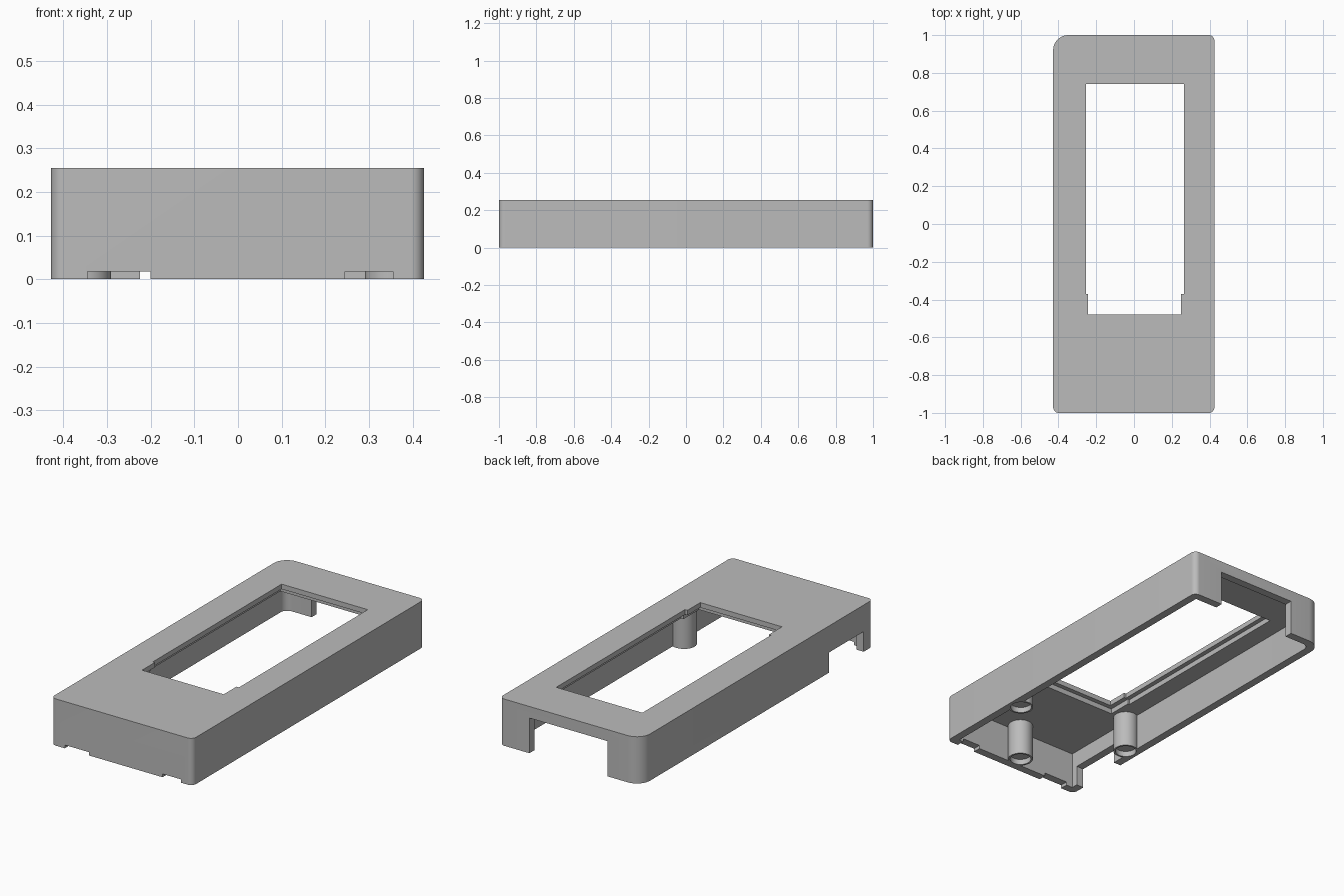
import bpy
import bmesh
from math import pi, cos, sin, radians

cube = bpy.data.objects.get("Cube")
if cube:
    bpy.data.objects.remove(cube, do_unlink=True)

grey = bpy.data.materials.new("plain_grey")
grey.use_nodes = True
colour = (0.5, 0.5, 0.5, 1)
grey.diffuse_color = colour
grey.node_tree.nodes["Principled BSDF"].inputs["Base Color"].default_value = colour

LEFT, RIGHT, FRONT, BACK, HEIGHT = -0.428, 0.426, -1.0, 1.0, 0.255
WALL, CEILING = 0.044, 0.2
BELOW = -0.05


def prism(name, x0, x1, y0, y1, z0, z1, radii=(0, 0, 0, 0)):
    """Upright block; radii run back-right, back-left, front-left, front-right in plan."""
    bm = bmesh.new()
    corners = ((x1, y1, -1, -1), (x0, y1, 1, -1), (x0, y0, 1, 1), (x1, y0, -1, 1))
    verts = []
    for i, ((x, y, sx, sy), r) in enumerate(zip(corners, radii)):
        steps = 10 if r else 0
        for k in range(steps + 1):
            a = pi / 2 * (i + (k / steps if steps else 0))
            px = x + sx * r + r * cos(a)
            py = y + sy * r + r * sin(a)
            verts.append(bm.verts.new((px, py, z0)))
    base = bm.faces.new(verts)
    top = bmesh.ops.extrude_face_region(bm, geom=[base])
    moved = [v for v in top["geom"] if isinstance(v, bmesh.types.BMVert)]
    bmesh.ops.translate(bm, verts=moved, vec=(0, 0, z1 - z0))
    return finish(name, bm)


def cylinder(name, x, y, r, z0, z1):
    bm = bmesh.new()
    bmesh.ops.create_cone(bm, cap_ends=True, segments=40, radius1=r, radius2=r, depth=z1 - z0)
    bmesh.ops.translate(bm, verts=bm.verts, vec=(x, y, (z0 + z1) / 2))
    return finish(name, bm)


def finish(name, bm):
    bmesh.ops.recalc_face_normals(bm, faces=bm.faces)
    mesh = bpy.data.meshes.new(name)
    bm.to_mesh(mesh)
    bm.free()
    mesh.materials.append(grey)
    obj = bpy.data.objects.new(name, mesh)
    bpy.context.collection.objects.link(obj)
    return obj


def combine(body, tool, operation="DIFFERENCE"):
    mod = body.modifiers.new("combine", "BOOLEAN")
    mod.operation = operation
    mod.solver = "EXACT"
    mod.object = tool
    bpy.context.view_layer.update()
    graph = bpy.context.evaluated_depsgraph_get()
    result = bpy.data.meshes.new_from_object(body.evaluated_get(graph))
    body.modifiers.clear()
    body.data = result
    bpy.data.objects.remove(tool, do_unlink=True)


# Outer block, with one larger corner at the back
shell = prism("case_shell", LEFT, RIGHT, FRONT, BACK, 0, HEIGHT, (0.03, 0.08, 0.03, 0.03))

# Hollow underside
combine(shell, prism("cavity", LEFT + WALL, RIGHT - WALL, FRONT + WALL, BACK - WALL,
                     BELOW, CEILING, (0, 0.04, 0, 0)))

# Screw posts: two beside the window, one at the front wall
posts = ((-0.355, -0.49), (0.355, -0.49), (0.01, -0.905))
for x, y in posts:
    combine(shell, cylinder("screw_post", x, y, 0.064, 0, CEILING + 0.02), "UNION")
for x, y in posts:
    combine(shell, cylinder("post_recess", x, y, 0.054, BELOW, 0.03))

# Display window with a thin lip and a narrower front end
combine(shell, prism("window_pocket", -0.28, 0.29, -0.37, 0.765, 0.1, 0.228))
combine(shell, prism("window_pocket_end", -0.27, 0.275, -0.505, -0.3, 0.1, 0.228))
combine(shell, prism("window", -0.255, 0.265, -0.37, 0.74, 0.1, 0.3))
combine(shell, prism("window_end", -0.243, 0.25, -0.48, -0.3, 0.1, 0.3))

# Back opening, side port and shallow slots under the front wall
combine(shell, prism("back_opening", -0.225, 0.245, 0.9, 1.1, BELOW, 0.192))
combine(shell, prism("side_port", -0.5, LEFT + WALL + 0.005, -0.92, -0.62, BELOW, 0.11))
for x0, x1 in ((-0.345, -0.2), (0.245, 0.355)):
    combine(shell, prism("front_slot", x0, x1, -1.1, FRONT + WALL + 0.005, BELOW, 0.018))

# Smooth the rounded corners and posts, keep edges sharp
for obj in bpy.context.selected_objects:
    obj.select_set(False)
shell.select_set(True)
bpy.context.view_layer.objects.active = shell
bpy.ops.object.shade_smooth_by_angle(angle=radians(30))
